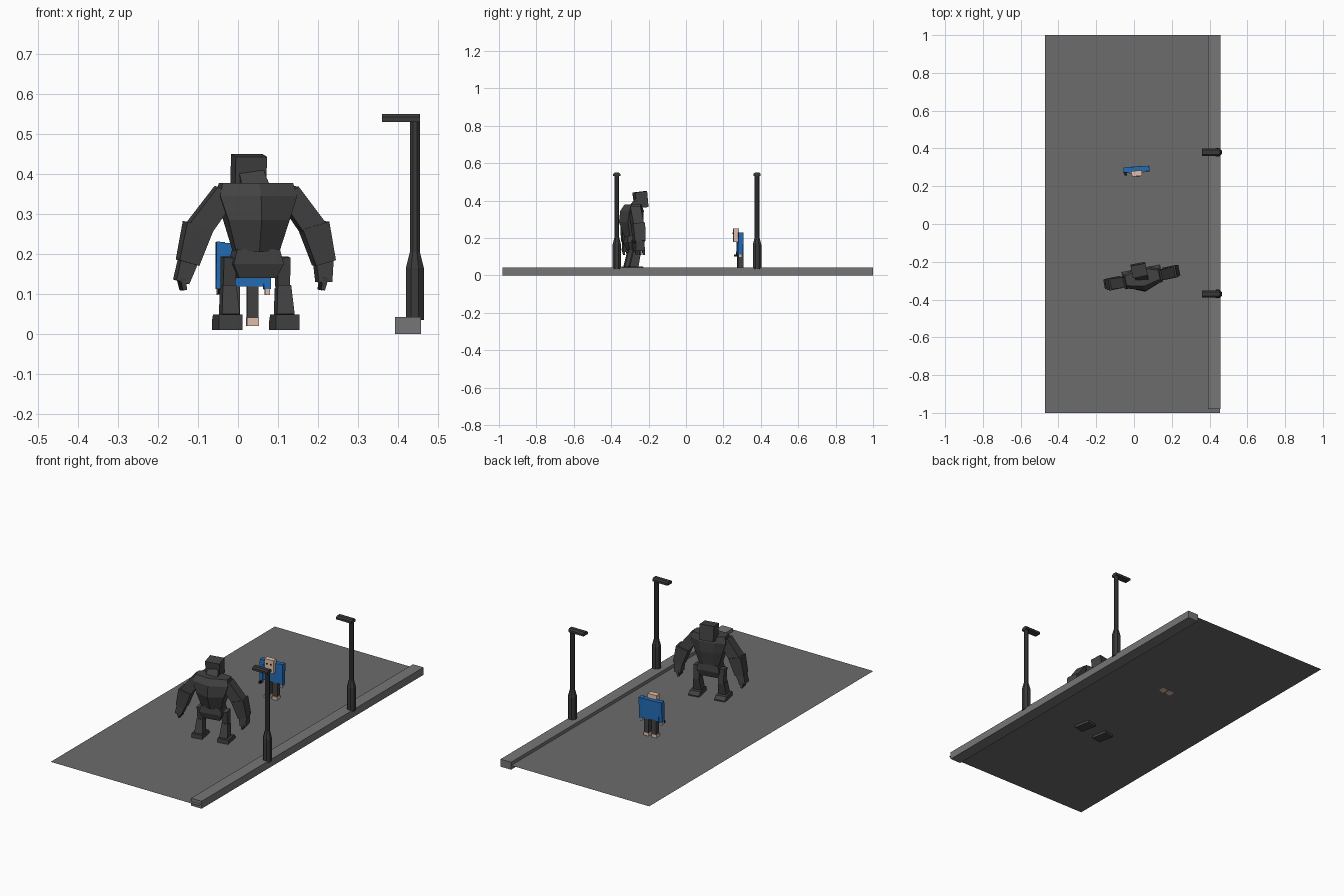
import bpy, bmesh, math
from mathutils import Matrix, Vector

if "Cube" in bpy.data.objects:
    bpy.data.objects.remove(bpy.data.objects["Cube"])


def mat(name, r, g, b):
    m = bpy.data.materials.new(name)
    m.diffuse_color = (r, g, b, 1)
    m.use_nodes = True
    m.node_tree.nodes["Principled BSDF"].inputs["Base Color"].default_value = m.diffuse_color
    return m


ASPHALT = mat("asphalt grey", 0.15, 0.15, 0.15)
KERB = mat("kerb grey", 0.18, 0.18, 0.18)
DARK = mat("dark grey", 0.055, 0.055, 0.055)
METAL = mat("lamp metal", 0.042, 0.042, 0.042)
BLUE = mat("coat blue", 0.017, 0.15, 0.46)
SKIN = mat("skin", 0.76, 0.52, 0.42)
BLACK = mat("black", 0.008, 0.008, 0.008)
I = Matrix.Identity(4)


def loft(name, rings, material, frame=I):
    """Join equal-length rings of points into a closed flat-faced solid."""
    bm = bmesh.new()
    vs = [[bm.verts.new(frame @ Vector(p)) for p in r] for r in rings]
    n = len(vs[0])
    for a, b in zip(vs, vs[1:]):
        for i in range(n):
            bm.faces.new((a[i], a[(i + 1) % n], b[(i + 1) % n], b[i]))
    bm.faces.new(vs[0][::-1])
    bm.faces.new(vs[-1])
    bmesh.ops.recalc_face_normals(bm, faces=bm.faces)
    me = bpy.data.meshes.new(name)
    bm.to_mesh(me)
    bm.free()
    me.materials.append(material)
    ob = bpy.data.objects.new(name, me)
    bpy.context.collection.objects.link(ob)
    return ob


def limb(name, p, q, s0, s1, material, frame=I):
    """Tapered box from p to q; sizes are (across, front-to-back)."""
    p, q = Vector(p), Vector(q)
    across = Vector((0, 1, 0)).cross(q - p).normalized()
    deep = (q - p).cross(across).normalized()
    rings = [[c + across * s[0] * i / 2 + deep * s[1] * j / 2
              for i, j in ((-1, -1), (1, -1), (1, 1), (-1, 1))]
             for c, s in ((p, s0), (q, s1))]
    return loft(name, rings, material, frame)


def box(name, x0, x1, y0, y1, z0, z1, material, frame=I):
    rings = [[(x0, y0, z), (x1, y0, z), (x1, y1, z), (x0, y1, z)] for z in (z0, z1)]
    return loft(name, rings, material, frame)


def disc(x, y, z, r, n=8):
    k = r / math.cos(math.pi / n)
    return [(x + k * math.cos((i + .5) * math.tau / n),
             y + k * math.sin((i + .5) * math.tau / n), z) for i in range(n)]


# road sheet and kerb
road = bpy.data.meshes.new("road")
road.from_pydata([(-.47, -1, .024), (.455, -1, .024), (.455, 1, .024), (-.47, 1, .024)],
                 [], [(0, 1, 2, 3)])
road.materials.append(ASPHALT)
bpy.context.collection.objects.link(bpy.data.objects.new("road", road))
box("kerb", .393, .459, -.98, 1, 0, .042, KERB)

# street lamps: stepped pole and flat arm
for tag, y in (("front", -.37), ("back", .38)):
    prof = ((.035, .0225), (.165, .0225), (.205, .0125), (.535, .0125))
    loft(tag + "_lamp_post", [disc(.443, y, z, r) for z, r in prof], METAL)
    arm = [(-.019, .531), (.019, .531), (.019, .543), (.011, .55), (-.011, .55), (-.019, .543)]
    loft(tag + "_lamp_arm", [[(x, y + a, z) for a, z in arm] for x in (.361, .456)], METAL)

# hulking figure, facing +y
H = Matrix.Translation((.045, -.285, 0)) @ Matrix.Rotation(math.radians(11), 4, 'Z')


def torso_ring(z, w, back, front):
    return [(0, back, z), (w, back * .55, z), (w, front * .6, z),
            (w * .45, front, z), (-w * .45, front, z),
            (-w, front * .6, z), (-w, back * .55, z)]


loft("giant_torso", [torso_ring(z, *s) for z, s in (
    (.205, (.055, -.045, .035)), (.285, (.078, -.075, .05)),
    (.345, (.098, -.068, .052)), (.378, (.09, -.045, .04)))], DARK, H)
loft("giant_pelvis", [[(-w, -d, z), (w, -d, z), (w, d, z), (-w, d, z)] for z, w, d in (
    (.14, .048, .026), (.175, .064, .038), (.212, .054, .036))], DARK, H)
limb("giant_neck", (0, 0, .35), (-.008, .04, .40), (.07, .05), (.06, .05), DARK, H)
limb("giant_head", (-.01, .05, .362), (-.01, .04, .447), (.078, .062), (.08, .066), DARK, H)
for s, tag in ((-1, "left"), (1, "right")):
    limb(f"giant_{tag}_upper_arm", (s * .08, -.005, .353), (s * .155, 0, .252),
         (.055, .055), (.06, .058), DARK, H)
    limb(f"giant_{tag}_forearm", (s * .147, 0, .272), (s * .174, .003, .178),
         (.07, .066), (.052, .056), DARK, H)
    hx = .19 if s < 0 else .174
    limb(f"giant_{tag}_hand", (s * .172, .003, .185), (s * hx, .005, .13),
         (.045, .045), (.034, .05), DARK, H)
    for y in (-.014, .006, .024):
        limb(f"giant_{tag}_finger", (s * hx, y, .14), (s * (hx - .006), y + .003, .11),
             (.014, .014), (.01, .011), DARK, H)
    limb(f"giant_{tag}_thigh", (s * .068, .004, .192), (s * .07, .01, .11),
         (.034, .045), (.03, .036), DARK, H)
    limb(f"giant_{tag}_shin", (s * .07, .006, .118), (s * .07, -.01, .045),
         (.034, .042), (.045, .046), DARK, H)
    loft(f"giant_{tag}_foot", [[(s * .073 - .03, -.042, z), (s * .073 + .03, -.042, z),
         (s * .073 + .03, f, z), (s * .073 - .03, f, z)]
         for z, f in ((.01, .05), (.03, .05), (.048, .035))], DARK, H)

# small figure, facing -y
P = Matrix.Translation((.013, .29, 0)) @ Matrix.Rotation(math.radians(4), 4, 'Z')
box("coat_body", -.05, .05, -.014, .014, .118, .228, BLUE, P)
box("head", -.027, .027, -.037, -.008, .178, .252, SKIN, P)
box("mouth", -.012, .012, -.039, -.036, .19, .197, BLACK, P)
for s, tag in ((-1, "left"), (1, "right")):
    limb(f"{tag}_sleeve", (s * .057, 0, .23), (s * .06, -.004, .112),
         (.022, .028), (.018, .026), BLUE, P)
    box(f"{tag}_hand", s * .06 - .006, s * .06 + .006, -.014, .006, .097, .114, SKIN, P)
    box(f"{tag}_leg", s * .023 - .014, s * .023 + .014, -.014, .014, .038, .125, DARK, P)
    box(f"{tag}_shoe", s * .023 - .015, s * .023 + .015, -.02, .015, .02, .041, SKIN, P)
    box(f"{tag}_eye", s * .013 - .004, s * .013 + .004, -.039, -.036, .222, .23, BLACK, P)
box("held_item", -.065, -.053, -.03, -.01, .1, .113, BLACK, P)
